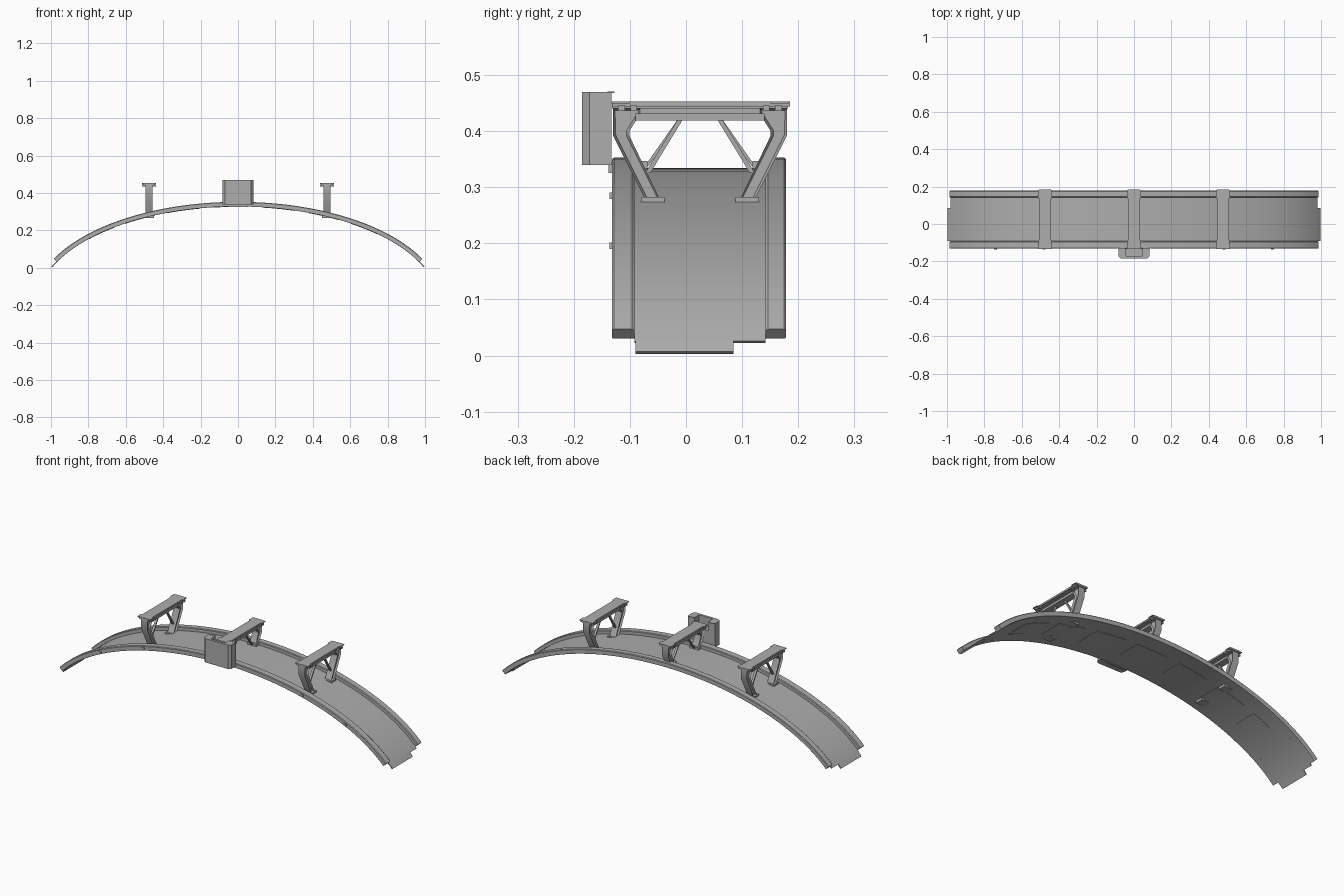
import bpy, bmesh, math

if "Cube" in bpy.data.objects:
    bpy.data.objects.remove(bpy.data.objects["Cube"])

grey = bpy.data.materials.new("steel_grey")
grey.diffuse_color = (0.42, 0.42, 0.42, 1)
grey.use_nodes = True
grey.node_tree.nodes["Principled BSDF"].inputs["Base Color"].default_value = grey.diffuse_color

A, B, CROWN = 1.07, 0.519, 0.328      # elliptical underside of the arch
MID = 0.025                           # y centre of the deck


def add(name, bm):
    bmesh.ops.recalc_face_normals(bm, faces=bm.faces)
    me = bpy.data.meshes.new(name)
    bm.to_mesh(me)
    bm.free()
    me.materials.append(grey)
    ob = bpy.data.objects.new(name, me)
    bpy.context.collection.objects.link(ob)
    return ob


def angle_at(z):
    return math.acos((z - CROWN + B) / B)


def arch(name, profile, t0, t1, n=64):
    """Sweep a (y, height above underside) profile along the arch."""
    bm = bmesh.new()
    rings = []
    for i in range(n + 1):
        t = t0 + (t1 - t0) * i / n
        nx, nz = B * math.sin(t), A * math.cos(t)
        k = math.hypot(nx, nz)
        x, z = A * math.sin(t), CROWN - B + B * math.cos(t)
        rings.append([bm.verts.new((x + h * nx / k, y, z + h * nz / k)) for y, h in profile])
    m = len(profile)
    for a, b in zip(rings, rings[1:]):
        for j in range(m):
            bm.faces.new((a[j], a[(j + 1) % m], b[(j + 1) % m], b[j]))
    bm.faces.new(rings[0])
    bm.faces.new(rings[-1])
    return add(name, bm)


def prism(name, pts, d0, d1, axis="x", inset=0):
    """Extrude an outline along x (points are y, z) or along z (points are x, y)."""
    bm = bmesh.new()
    place = (lambda p, d: (d, p[0], p[1])) if axis == "x" else (lambda p, d: (p[0], p[1], d))
    lo = [bm.verts.new(place(p, d0)) for p in pts]
    hi = [bm.verts.new(place(p, d1)) for p in pts]
    caps = [bm.faces.new(lo), bm.faces.new(hi)]
    m = len(pts)
    for j in range(m):
        bm.faces.new((lo[j], lo[(j + 1) % m], hi[(j + 1) % m], hi[j]))
    bmesh.ops.recalc_face_normals(bm, faces=bm.faces)
    if inset:      # recessed web between raised flanges
        for f in caps:
            bmesh.ops.inset_individual(bm, faces=[f], thickness=inset, depth=0)
            bmesh.ops.translate(bm, verts=f.verts, vec=f.normal * -0.009)
    return add(name, bm)


def box(name, x0, x1, y0, y1, z0, z1):
    return prism(name, [(y0, z0), (y1, z0), (y1, z1), (y0, z1)], x0, x1)


def rect(y0, y1, h0, h1):
    return [(y0, h0), (y1, h0), (y1, h1), (y0, h1)]


# Arched deck, its longer end tongue and raised side rims
te, tt, tr = angle_at(0.022), angle_at(0.003), angle_at(0.03)
arch("deck", rect(-0.092, 0.142, 0, 0.006), -te, te)
for s in (-1, 1):
    arch("end_tongue", rect(-0.09, 0.085, 0.0, 0.006), s * te, s * tt, 2)
arch("front_rim", [(-0.13, 0), (-0.092, 0), (-0.092, 0.022), (-0.096, 0.025),
                   (-0.128, 0.025), (-0.132, 0.022), (-0.132, 0.003)], -tr, tr)
arch("back_rim", [(0.142, 0), (0.176, 0), (0.178, 0.003), (0.178, 0.022),
                  (0.175, 0.025), (0.146, 0.025), (0.142, 0.022)], -tr, tr)

# Thin access panels below the deck
for i in range(7):
    t = -0.84 + i * 0.24
    arch("underside_panel", rect(-0.04, 0.09, -0.002, 0.001), t, t + 0.17, 10)

# Small lamps on the front rim
for s in (-1, 1):
    for x in (0.48, 0.74):
        z = CROWN - B + B * math.sqrt(1 - (x / A) ** 2) + 0.012
        box("rim_lamp", s * x - 0.008, s * x + 0.008, -0.136, -0.13, z - 0.006, z + 0.006)


# Support frames standing on the deck
def mirror(pts, s):
    return [(MID + s * y, z) for y, z in pts]


def frame(cx, floor):
    k = (floor - 0.267) / 0.125       # raises the feet along the sloping legs
    yo, yi = 0.092 + 0.063 * k, 0.066 + 0.06 * k
    leg = [(0.155, 0.44), (0.155, 0.392), (yo, floor), (yi, floor),
           (0.126, 0.392), (0.126, 0.40), (0.107, 0.43), (0.107, 0.44)]
    for s in (-1, 1):
        prism("frame_leg", mirror(leg, s), cx - 0.019, cx + 0.019, inset=0.005)
        fy = sorted((MID + s * (yi - 0.003), MID + s * (yo + 0.013)))
        box("frame_foot", cx - 0.026, cx + 0.026, *fy, floor, floor + 0.016)
        # Thin diagonal brace from the beam to the leg
        brace = [(0.028, 0.425), (0.037, 0.425), (0.098, 0.325), (0.089, 0.325)]
        if floor > 0.3:
            brace = [(0.028, 0.425), (0.037, 0.425), (0.098, 0.338), (0.092, 0.338)]
        prism("frame_brace", mirror(brace, s), cx - 0.006, cx + 0.006)
        for y in (0.118, 0.140):
            c = MID + s * y
            box("plate_lug", cx - 0.038, cx + 0.038, c - 0.006, c + 0.006, 0.436, 0.446)
    box("frame_beam", cx - 0.019, cx + 0.019, MID - 0.115, MID + 0.115, 0.419, 0.431)
    box("frame_beam_web", cx - 0.012, cx + 0.012, MID - 0.115, MID + 0.115, 0.43, 0.442)
    box("frame_beam_flange", cx - 0.024, cx + 0.024, MID - 0.157, MID + 0.157, 0.44, 0.446)
    box("frame_top_plate", cx - 0.031, cx + 0.031, MID - 0.157, MID + 0.16, 0.444, 0.453)
    for s in (-1, 1):
        box("plate_tab", cx - 0.038, cx + 0.038, MID + s * 0.142 - 0.016,
            MID + s * 0.142 + 0.016, 0.449, 0.453)


for cx, floor in ((-0.476, 0.267), (0, 0.331), (0.476, 0.267)):
    frame(cx, floor)

# Control cabin on the front edge, U-shaped in plan and open to the back
half = [(0.042, -0.133), (0.082, -0.133), (0.082, -0.172), (0.07, -0.185)]
plan = half + [(-x, y) for x, y in reversed(half)]
plan += [(-0.042, -0.172), (0.042, -0.172)]
prism("cabin", plan, 0.34, 0.47, axis="z")
box("cabin_floor", -0.043, 0.043, -0.175, -0.133, 0.34, 0.42)
box("cabin_bracket", -0.05, 0.05, -0.138, -0.128, 0.325, 0.345)
for s in (-1, 1):
    box("cabin_top_tab", s * 0.062 - 0.016, s * 0.062 + 0.016, -0.14, -0.127, 0.468, 0.471)

# Smooth shading on the curved parts, sharp elsewhere
for ob in bpy.context.scene.objects:
    ob.select_set(True)
    bpy.context.view_layer.objects.active = ob
bpy.ops.object.shade_smooth_by_angle(angle=math.radians(30))
